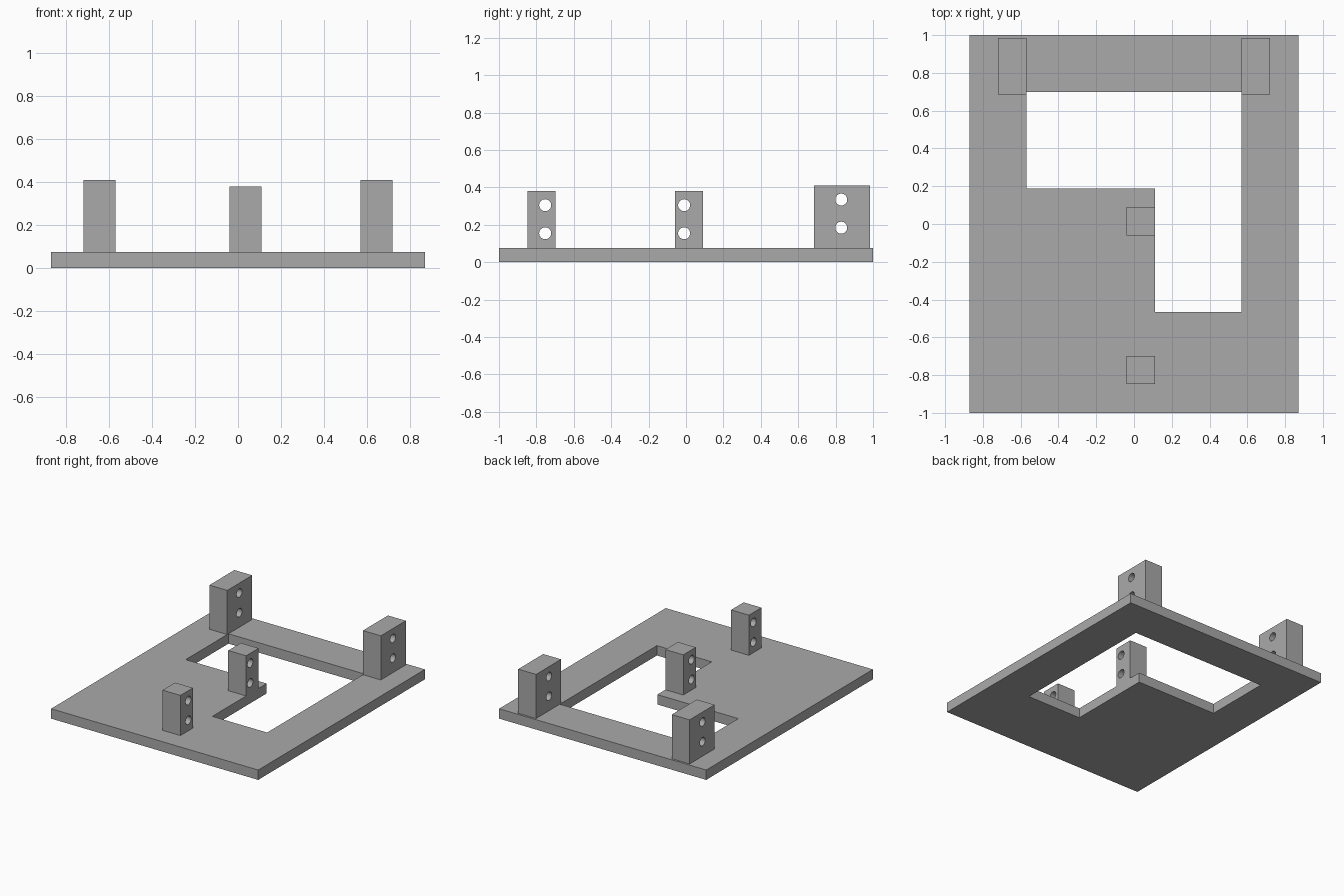
import bpy
import bmesh
from mathutils import Matrix, Vector

default = bpy.data.objects.get("Cube")
if default:
    bpy.data.objects.remove(default, do_unlink=True)

GREY = (0.4, 0.4, 0.4, 1.0)
grey = bpy.data.materials.new("plain grey")
grey.use_nodes = True
grey.diffuse_color = GREY
grey.node_tree.nodes["Principled BSDF"].inputs["Base Color"].default_value = GREY


def add_object(name, bm):
    bmesh.ops.recalc_face_normals(bm, faces=bm.faces)
    mesh = bpy.data.meshes.new(name)
    bm.to_mesh(mesh)
    bm.free()
    mesh.materials.append(grey)
    obj = bpy.data.objects.new(name, mesh)
    bpy.context.collection.objects.link(obj)
    return obj


def prism(name, outline, z0, z1):
    """Extrude a flat outline from z0 up to z1."""
    bm = bmesh.new()
    face = bm.faces.new([bm.verts.new((x, y, z0)) for x, y in outline])
    top = bmesh.ops.extrude_face_region(bm, geom=[face])["geom"]
    verts = [v for v in top if isinstance(v, bmesh.types.BMVert)]
    bmesh.ops.translate(bm, verts=verts, vec=(0, 0, z1 - z0))
    return add_object(name, bm)


def block(name, x0, x1, y0, y1, z0, z1):
    return prism(name, [(x0, y0), (x1, y0), (x1, y1), (x0, y1)], z0, z1)


def cut(obj, cutter):
    """Subtract the cutter, apply the result and remove the cutter."""
    cutter.hide_render = True
    mod = obj.modifiers.new("cut", "BOOLEAN")
    mod.operation = "DIFFERENCE"
    mod.solver = "EXACT"
    mod.object = cutter
    bpy.context.view_layer.objects.active = obj
    bpy.ops.object.modifier_apply(modifier=mod.name)
    bpy.data.objects.remove(cutter, do_unlink=True)


def drilled_post(name, x0, y0, depth, top, hole_y, hole_heights):
    """Upright block with round holes running through it sideways."""
    post = block(name, x0, x0 + POST_W, y0, y0 + depth, PLATE_T, top)
    bm = bmesh.new()
    for z in hole_heights:
        place = (Matrix.Translation(Vector((x0 + POST_W / 2, hole_y, z)))
                 @ Matrix.Rotation(1.5708, 4, "Y"))
        bmesh.ops.create_cone(bm, cap_ends=True, segments=32, radius1=HOLE_R,
                              radius2=HOLE_R, depth=POST_W * 2, matrix=place)
    cut(post, add_object(name + "_drill", bm))
    # smooth the hole walls, keep the block edges sharp
    bpy.ops.object.select_all(action="DESELECT")
    post.select_set(True)
    bpy.context.view_layer.objects.active = post
    bpy.ops.object.shade_smooth_by_angle(angle=0.6)


PLATE_T = 0.075
POST_W = 0.15
HOLE_R = 0.032

# Base plate with an L-shaped window
plate = block("base_plate", -0.87, 0.87, -1, 1, 0, PLATE_T)
window = prism("window_cutter",
               [(-0.57, 0.70), (-0.57, 0.187), (0.11, 0.187),
                (0.11, -0.465), (0.57, -0.465), (0.57, 0.70)], -0.1, 0.2)
cut(plate, window)

# Two wide posts at the back corners
for side, x0 in (("left", 0.57), ("right", -0.57 - POST_W)):
    drilled_post("back_post_" + side, x0, 0.685, 0.30, 0.41, 0.83, (0.185, 0.335))

# Two narrow posts along the middle
drilled_post("middle_post", -0.04, -0.06, 0.15, 0.38, -0.01, (0.155, 0.305))
drilled_post("front_post", -0.04, -0.848, 0.15, 0.38, -0.753, (0.155, 0.305))
